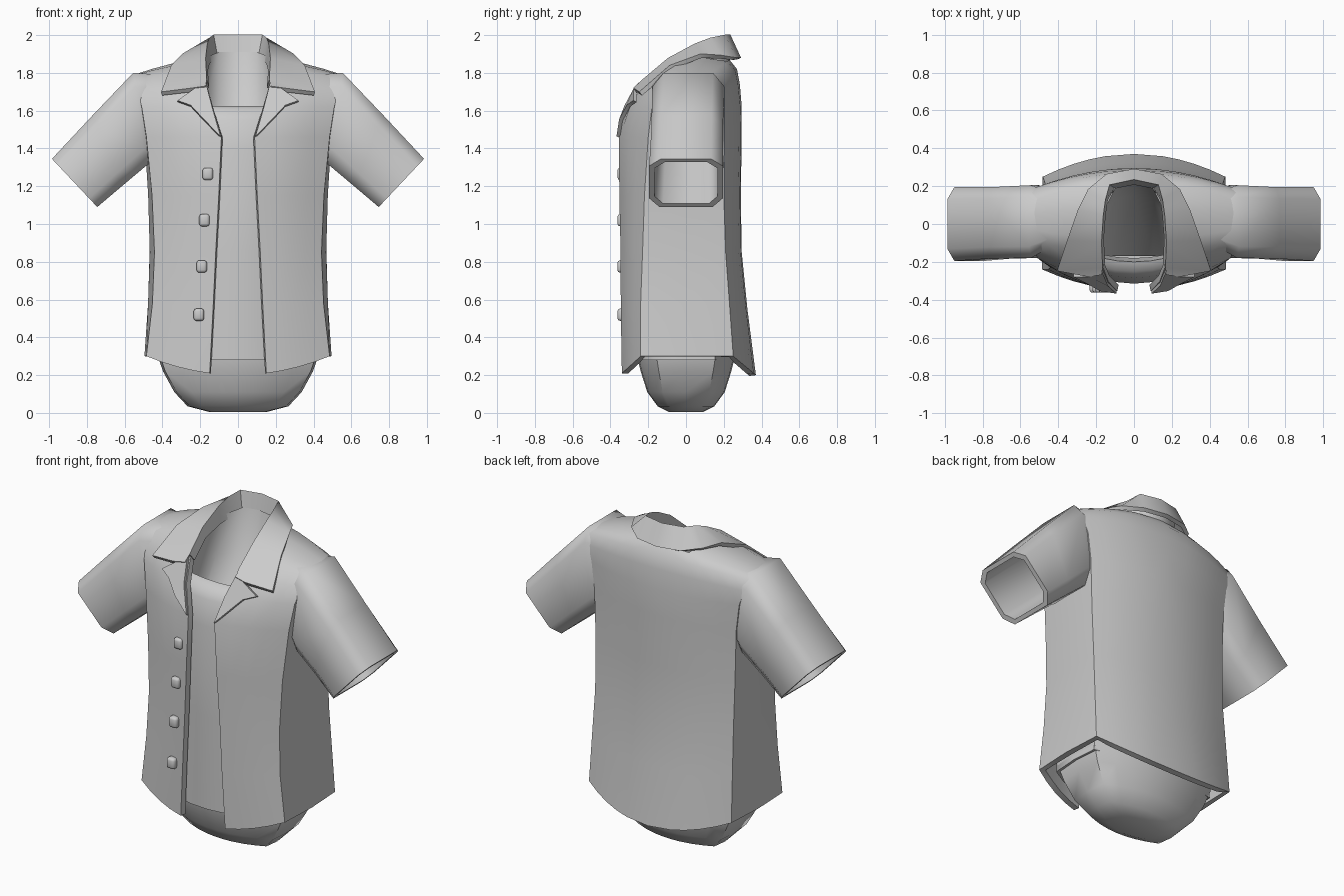
import bpy, bmesh
from mathutils import Vector

cube = bpy.data.objects.get("Cube")
if cube:
    bpy.data.objects.remove(cube, do_unlink=True)

grey = bpy.data.materials.new("cloth grey")
grey.use_nodes = True
COLOUR = (0.6, 0.6, 0.6, 1)
grey.diffuse_color = COLOUR
grey.node_tree.nodes["Principled BSDF"].inputs["Base Color"].default_value = COLOUR
parts = []


def finish(name, bm, mirror=True, thick=0, offset=-1, recalc=False, bevel=0):
    """Turn a bmesh into a finished object."""
    bmesh.ops.remove_doubles(bm, verts=bm.verts, dist=0.0005)
    if recalc:
        bmesh.ops.recalc_face_normals(bm, faces=bm.faces)
    mesh = bpy.data.meshes.new(name)
    bm.to_mesh(mesh)
    bm.free()
    obj = bpy.data.objects.new(name, mesh)
    bpy.context.collection.objects.link(obj)
    mesh.materials.append(grey)
    if mirror:
        obj.modifiers.new("Mirror", 'MIRROR').merge_threshold = 0.002
    if thick:
        mod = obj.modifiers.new("Thickness", 'SOLIDIFY')
        mod.thickness, mod.offset = thick, offset
    if bevel:
        mod = obj.modifiers.new("Bevel", 'BEVEL')
        mod.width, mod.segments = bevel, 2
    parts.append(obj)


def loft(bm, rows, closed=False):
    """Skin a list of equally long point rows; returns the vertex rows."""
    grid = [[bm.verts.new(p) for p in row] for row in rows]
    n = len(rows[0])
    for a, b in zip(grid, grid[1:]):
        for i in range(n if closed else n - 1):
            j = (i + 1) % n
            bm.faces.new((a[i], a[j], b[j], b[i]))
    return grid


def half_ring(z, rise, xo, xf, xb, yf, yc, yb, ybc):
    """Half cross-section: bowed front panel, flat side, bowed back panel."""
    steps = [0, 0.25, 0.5, 0.75, 1]
    ring = []
    for f in steps:
        x = xo + (xf - xo) * f
        s = (x / xf) ** 2
        ring.append((x, yc + (yf - yc) * (1 - s), z + rise * s))
    ring.append(((xf + xb) / 2 + 0.012, (yc + yb) / 2, z + rise))
    for f in reversed(steps):
        x = xo + (xb - xo) * f
        s = (x / xb) ** 2
        ring.append((x, yb + (ybc - yb) * (1 - s), z + rise * s))
    ring.append((0, ybc, z))
    return ring


# Open shirt body, hem to shoulders
body_rows = [
    (0.20, 0.10, 0.150, 0.485, 0.482, -0.35, -0.24, 0.25, 0.37),
    (0.55, 0.03, 0.132, 0.453, 0.475, -0.355, -0.24, 0.23, 0.325),
    (0.85, 0, 0.118, 0.442, 0.468, -0.355, -0.23, 0.21, 0.295),
    (1.15, 0, 0.102, 0.455, 0.472, -0.36, -0.22, 0.20, 0.29),
    (1.46, 0, 0.088, 0.485, 0.48, -0.36, -0.20, 0.20, 0.295),
    (1.62, 0, 0.135, 0.51, 0.50, -0.315, -0.18, 0.20, 0.295),
    (1.74, -0.03, 0.165, 0.53, 0.53, -0.235, -0.14, 0.19, 0.285),
    (1.82, -0.05, 0.172, 0.54, 0.54, -0.15, -0.09, 0.165, 0.27),
    (1.87, -0.08, 0.175, 0.54, 0.54, -0.08, -0.03, 0.12, 0.23),
]
bm = bmesh.new()
rings = [half_ring(*r) for r in body_rows]
loft(bm, rings)
# Shoulder top bridges front and back, leaving the neck hole
front, back = rings[-1][:5], rings[-1][10:5:-1]
ridge = [(Vector(a) + Vector(b)) / 2 + Vector((0, 0.01, 0.02 - 0.004 * i))
         for i, (a, b) in enumerate(zip(front, back))]
loft(bm, [front, ridge, back])
bm.faces.new([bm.verts.new(p) for p in (front[4], rings[-1][5], back[4], ridge[4])])
finish("shirt_body", bm, thick=0.035)

# Undershirt with a scooped, rimmed neck
bm = bmesh.new()
under = [(0.28, 0.42, -0.31, 0.22), (0.85, 0.39, -0.315, 0.2), (1.4, 0.41, -0.315, 0.2),
         (1.55, 0.41, -0.285, 0.2), (1.61, 0.40, -0.25, 0.2), (1.625, 0.36, -0.2, 0.18),
         (1.45, 0.35, -0.18, 0.17)]
grid = loft(bm, [half_ring(z, 0, 0, x, x, yf, yf * 0.55, yb * 0.7, yb) for z, x, yf, yb in under])
bm.faces.new(grid[0])
finish("undershirt", bm, recalc=True)

# Concave lining between the back of the neck and the undershirt
bm = bmesh.new()
loft(bm, [
    [(0, 0.21, 1.91), (0.1, 0.19, 1.91), (0.155, 0.08, 1.89), (0.175, -0.06, 1.85), (0.17, -0.18, 1.74)],
    [(0, 0.15, 1.66), (0.1, 0.13, 1.66), (0.17, 0.03, 1.66), (0.2, -0.08, 1.66), (0.2, -0.2, 1.62)],
    [(0, -0.17, 1.2), (0.1, -0.17, 1.22), (0.18, -0.17, 1.25), (0.21, -0.17, 1.3), (0.22, -0.18, 1.35)]])
finish("neck_lining", bm)

# Rounded hips under the hem
bm = bmesh.new()
hips = [(0.005, 0.14, 0.09), (0.035, 0.255, 0.15), (0.11, 0.325, 0.205),
        (0.22, 0.385, 0.24), (0.32, 0.42, 0.265), (0.6, 0.41, 0.25)]
grid = loft(bm, [half_ring(z, 0, 0, x, x, -y, -y * 0.6, y * 0.6, y) for z, x, y in hips])
bm.faces.new(grid[0])
finish("hips", bm, recalc=True)


# Short hollow sleeves
def sleeve_ring(top, bottom, y0, y1, scale=1):
    shape = [(0, -0.68), (0, 0.68), (0.15, 1), (0.82, 1), (1, 0.72), (1, -0.72), (0.82, -1), (0.15, -1)]
    a, b = Vector(top), Vector(bottom)
    points = []
    for v, w in shape:
        p = a.lerp(b, 0.5 + (v - 0.5) * scale)
        points.append((p.x, (y0 + y1) / 2 + w * scale * (y1 - y0) / 2, p.y))
    return points


cuff = ((0.985, 1.345), (0.745, 1.09))
bm = bmesh.new()
grid = loft(bm, [
    sleeve_ring((0.40, 1.79), (0.40, 1.36), -0.10, 0.15),
    sleeve_ring((0.555, 1.80), (0.49, 1.305), -0.18, 0.205),
    sleeve_ring((0.77, 1.575), (0.615, 1.20), -0.182, 0.195),
    sleeve_ring(*cuff, -0.195, 0.195),
    sleeve_ring(*cuff, -0.195, 0.195, 0.86),
    sleeve_ring((0.57, 1.74), (0.47, 1.34), -0.18, 0.195, 0.86)], closed=True)
bm.faces.new(grid[0])
bm.faces.new(grid[-1])
finish("sleeves", bm, recalc=True)

# Folded collar: neck side, top fold, outer edge
bm = bmesh.new()
neck_edge = [(0, 0.22, 1.86), (0.11, 0.2, 1.86), (0.15, 0.13, 1.86), (0.162, 0.05, 1.85),
             (0.172, -0.08, 1.81), (0.165, -0.2, 1.72)]
fold = [(0, 0.235, 1.99), (0.13, 0.205, 1.99), (0.155, 0.13, 1.975), (0.168, 0.05, 1.945),
        (0.178, -0.09, 1.87), (0.17, -0.225, 1.755)]
outer = [(0, 0.28, 1.875), (0.14, 0.255, 1.875), (0.235, 0.18, 1.885), (0.29, 0.08, 1.89),
         (0.35, -0.08, 1.83), (0.405, -0.24, 1.69)]
loft(bm, [neck_edge, fold, outer])
# Straight front edge of the collar, tip to notch
bm.faces.new([bm.verts.new(p) for p in (fold[5], (0.17, -0.262, 1.72), (0.24, -0.272, 1.71), outer[5])])
finish("collar", bm, thick=0.025, offset=0)

# Lapels
bm = bmesh.new()
bm.faces.new([bm.verts.new(p) for p in (
    (0.17, -0.24, 1.745), (0.138, -0.318, 1.62), (0.092, -0.359, 1.46),
    (0.18, -0.345, 1.55), (0.25, -0.305, 1.625), (0.32, -0.27, 1.65), (0.235, -0.27, 1.71))])
finish("lapels", bm, thick=0.02, offset=0)

# Button row
bm = bmesh.new()
for x, z in ((-0.16, 1.265), (-0.178, 1.02), (-0.192, 0.775), (-0.207, 0.52)):
    made = bmesh.ops.create_cube(bm, size=1)["verts"]
    bmesh.ops.scale(bm, verts=made, vec=(0.055, 0.05, 0.065))
    bmesh.ops.translate(bm, verts=made, vec=(x, -0.338, z))
finish("buttons", bm, mirror=False, recalc=True, bevel=0.014)

# Bake modifiers, then smooth with crisp creases
bpy.ops.object.select_all(action='DESELECT')
for obj in parts:
    obj.select_set(True)
bpy.context.view_layer.objects.active = parts[0]
bpy.ops.object.convert(target='MESH')
bpy.ops.object.shade_smooth_by_angle(angle=0.95)
